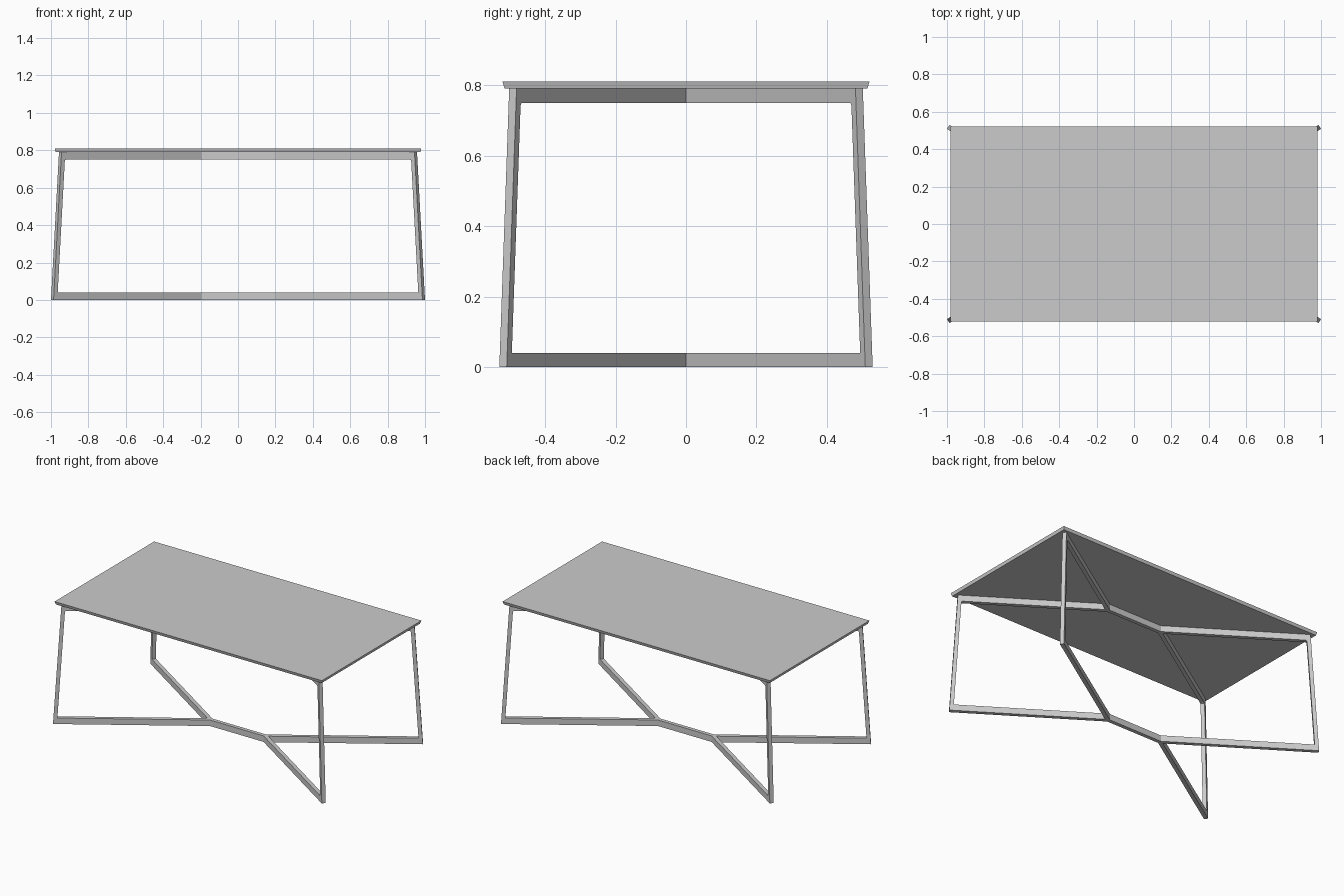
import bpy
import bmesh
from math import atan2, cos, sin, tan

if "Cube" in bpy.data.objects:
    bpy.data.objects.remove(bpy.data.objects["Cube"])

H = 0.79                      # underside of the table top
BAR = 0.04                    # height of the horizontal bars
HALF = 0.0125                 # half thickness of the frame
LEG = 0.024                   # leg width in the plane of the frame
FORK = 0.2                    # x where the spine splits in two
ANGLE = atan2(0.5195, 0.793)  # plan direction of each arm
FOOT, HEAD = 0.948, 0.897     # arm length at floor and at top


def prism(name, lower, upper):
    """Solid between two matching rings of points."""
    bm = bmesh.new()
    a = [bm.verts.new(p) for p in lower]
    b = [bm.verts.new(p) for p in upper]
    bm.faces.new(a[::-1])
    bm.faces.new(b)
    for i in range(len(a)):
        j = (i + 1) % len(a)
        bm.faces.new((a[i], a[j], b[j], b[i]))
    bmesh.ops.recalc_face_normals(bm, faces=bm.faces)
    mesh = bpy.data.meshes.new(name)
    bm.to_mesh(mesh)
    bm.free()
    ob = bpy.data.objects.new(name, mesh)
    bpy.context.collection.objects.link(ob)
    return ob


def rect(x, y, z):
    return [(-x, -y, z), (x, -y, z), (x, y, z), (-x, y, z)]


# Table top, slightly undercut at the edges
prism("table_top", rect(0.974, 0.515, H), rect(0.98, 0.521, 0.81))


# Bracket-shaped leg frame, mitred against the spine
def arm_ring(start, side):
    def inner(z):
        return FOOT + (HEAD - FOOT) * z / H - LEG
    lo, hi, c = BAR, H - BAR, 0.008
    profile = [(start, 0), (FOOT, 0), (HEAD, H), (start, H), (start, hi),
               (inner(hi) - c, hi), (inner(hi) - 0.3 * c, hi - 0.3 * c),
               (inner(hi - c), hi - c),
               (inner(lo), lo), (start, lo)]
    return [(FORK + s * cos(ANGLE) - side * sin(ANGLE),
             s * sin(ANGLE) + side * cos(ANGLE), z) for s, z in profile]


frame = prism("leg_frames",
              arm_ring(HALF * tan(ANGLE / 2), HALF),
              arm_ring(HALF / tan(ANGLE), -HALF))
mirror = frame.modifiers.new("mirror", 'MIRROR')
mirror.use_axis = (True, True, False)
mirror.use_mirror_merge = False

# Central spine bars with pointed ends filling the forks
mx = FORK - HALF * tan(ANGLE / 2)
nx = FORK + HALF / sin(ANGLE)
outline = [(-mx, -HALF), (mx, -HALF), (nx, 0),
           (mx, HALF), (-mx, HALF), (-nx, 0)]
for name, z in (("lower_spine", 0), ("upper_spine", H - BAR)):
    prism(name, [(x, y, z) for x, y in outline],
          [(x, y, z + BAR) for x, y in outline])
